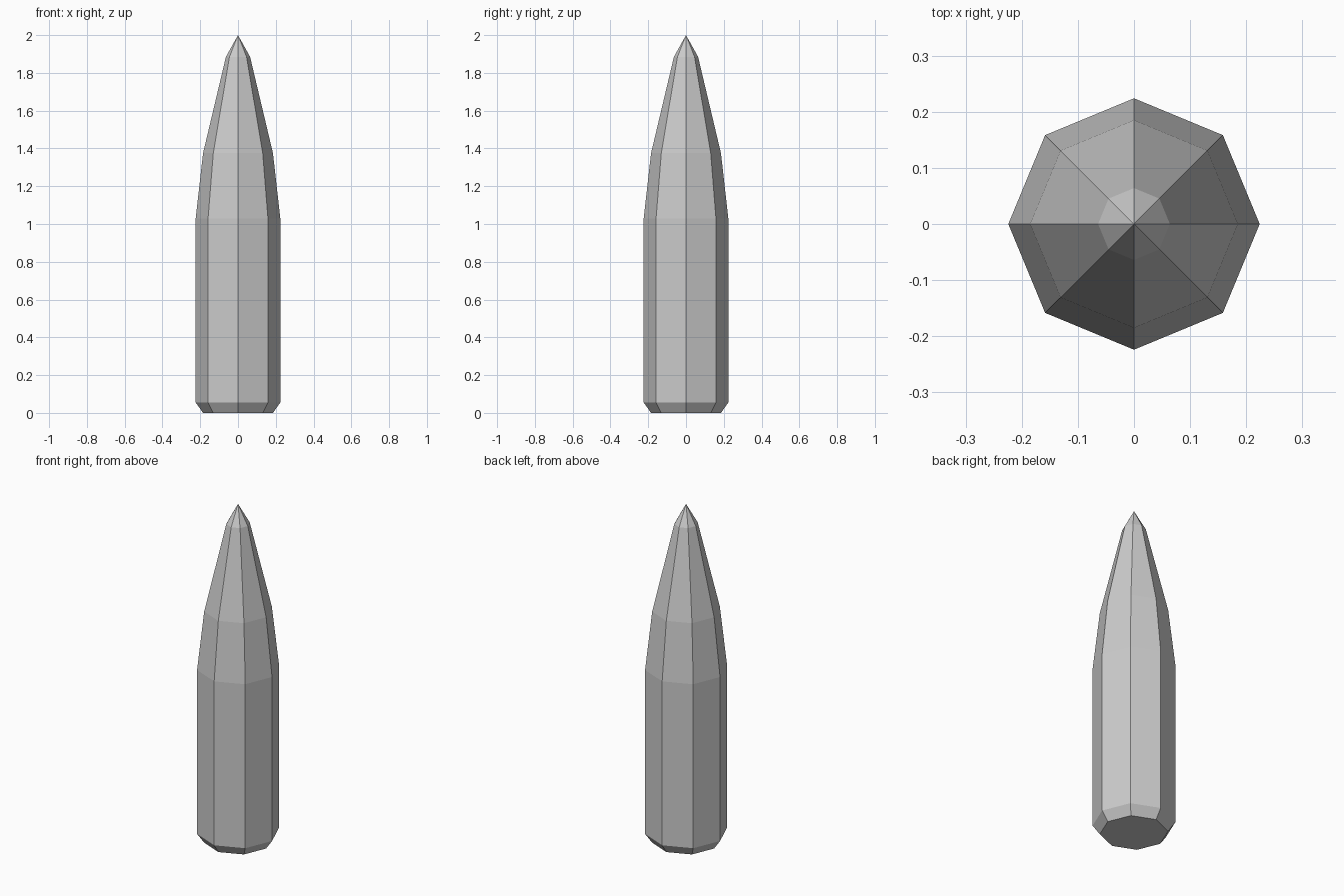
import bpy, bmesh
from math import cos, sin, tau

if "Cube" in bpy.data.objects:
    bpy.data.objects.remove(bpy.data.objects["Cube"])

SIDES = 8
# Side profile from the base up: (radius, height)
PROFILE = [(0.185, 0.0), (0.224, 0.055), (0.224, 1.03), (0.185, 1.375), (0.064, 1.885)]
TIP_HEIGHT = 2.0

bm = bmesh.new()

# Eight-sided rings with a vertex on each axis
rings = [[bm.verts.new((r * cos(tau * i / SIDES), r * sin(tau * i / SIDES), z))
          for i in range(SIDES)] for r, z in PROFILE]

# Flat base, side walls and pointed tip
bm.faces.new(rings[0][::-1])
tip = bm.verts.new((0, 0, TIP_HEIGHT))
for i in range(SIDES):
    j = (i + 1) % SIDES
    for low, high in zip(rings, rings[1:]):
        bm.faces.new((low[i], low[j], high[j], high[i]))
    bm.faces.new((rings[-1][i], rings[-1][j], tip))

mesh = bpy.data.meshes.new("pointed_body")
bm.to_mesh(mesh)
bm.free()
bpy.context.collection.objects.link(bpy.data.objects.new("pointed_body", mesh))
